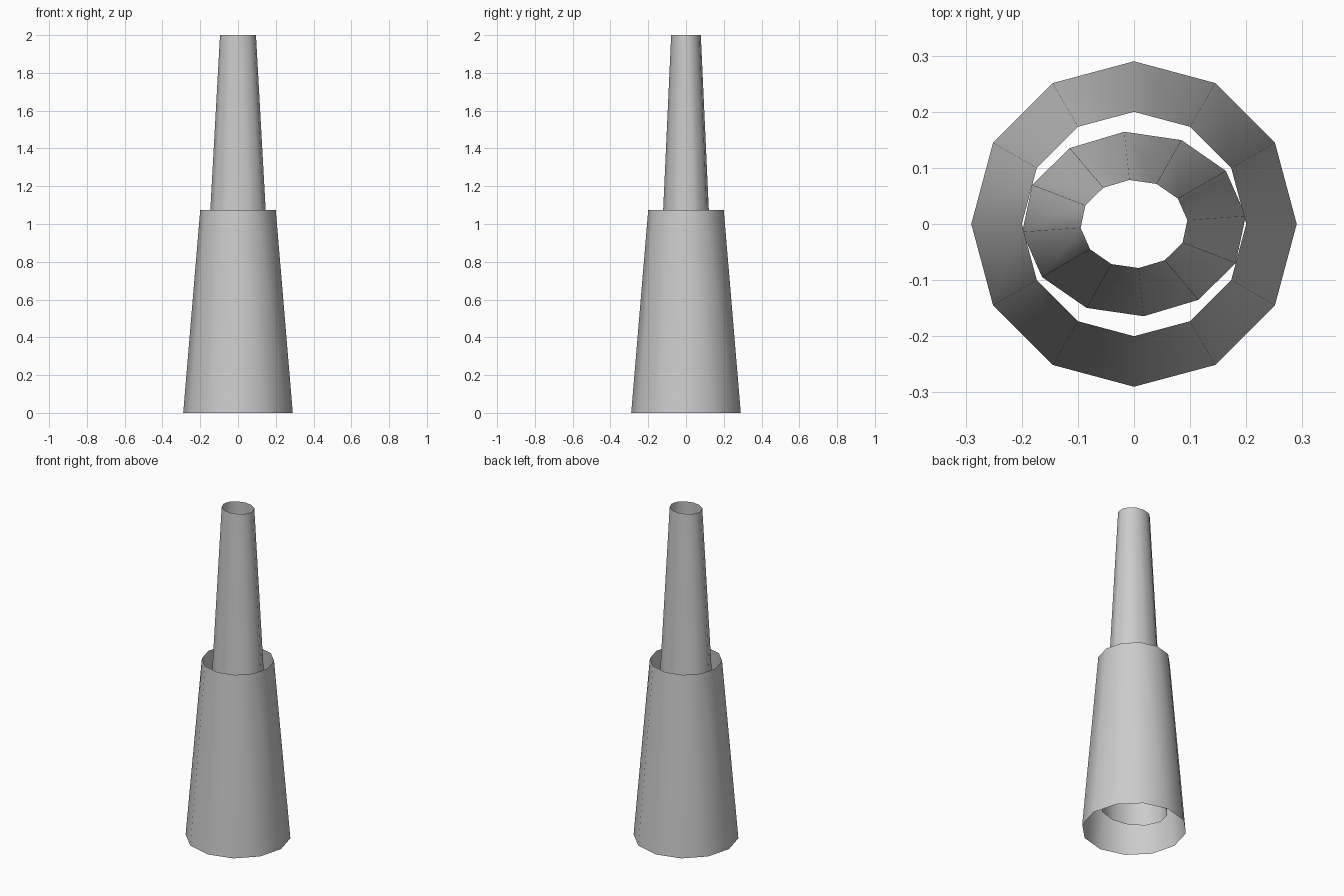
import bpy
import math

cube = bpy.data.objects.get("Cube")
if cube:
    bpy.data.objects.remove(cube, do_unlink=True)

GREY = (0.6, 0.6, 0.6, 1.0)
grey = bpy.data.materials.new("plain grey")
grey.use_nodes = True
grey.diffuse_color = GREY
grey.node_tree.nodes["Principled BSDF"].inputs["Base Color"].default_value = GREY


def open_cone(name, z_low, z_high, r_low, r_high, turn=0, flatten=1):
    """Twelve-sided tapered tube without caps, optionally squashed in y."""
    bpy.ops.mesh.primitive_cone_add(
        vertices=12, radius1=r_low, radius2=r_high, depth=z_high - z_low,
        end_fill_type='NOTHING', location=(0, 0, (z_low + z_high) / 2))
    tube = bpy.context.object
    tube.name = name
    # Turn the corners before squashing, so the section stays aligned to x and y
    for v in tube.data.vertices:
        x, y = v.co.x, v.co.y
        c, s = math.cos(turn), math.sin(turn)
        v.co.x = x * c - y * s
        v.co.y = (x * s + y * c) * flatten
    tube.data.materials.append(grey)
    bpy.ops.object.shade_smooth_by_angle(angle=math.radians(60))
    return tube


# Wide round sleeve at the bottom
open_cone("lower_sleeve", 0, 1.075, 0.29, 0.2)

# Slim oval tube rising out of the sleeve
open_cone("upper_tube", 0.125, 2, 0.2, 0.0955, math.radians(5), 0.825)
